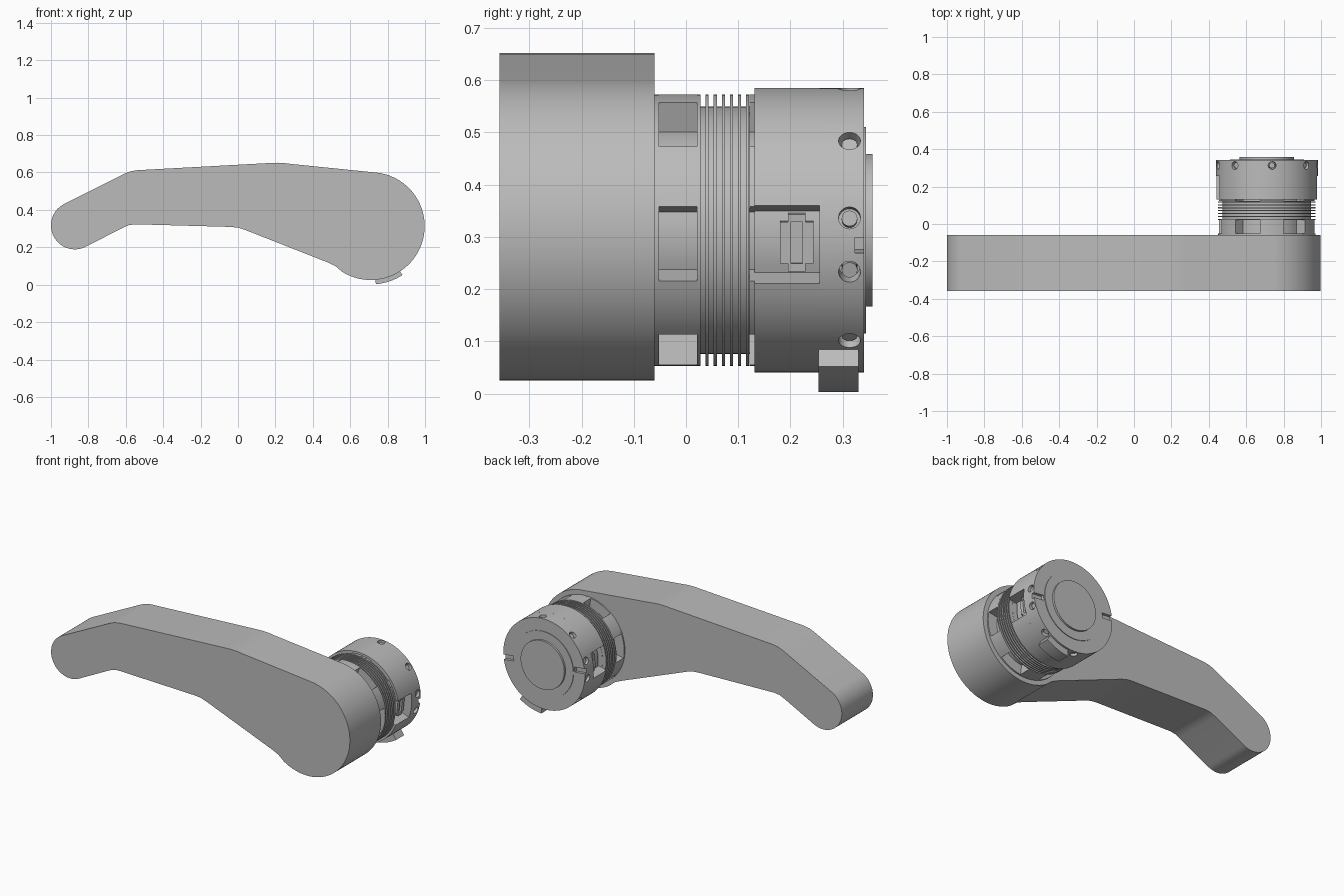
import bpy, bmesh, math
from mathutils import Matrix, Vector

if "Cube" in bpy.data.objects:
    bpy.data.objects.remove(bpy.data.objects["Cube"])

HUB = (0.71, 0.3125)   # hub axis in x, z
TILT = -6              # angle of the clamp split

grey = bpy.data.materials.new("metal grey")
grey.use_nodes = True
grey.diffuse_color = (0.5, 0.5, 0.5, 1)
grey.node_tree.nodes["Principled BSDF"].inputs["Base Color"].default_value = (0.5, 0.5, 0.5, 1)


def arc(r, a0, a1, centre=HUB, step=4):
    n = max(2, math.ceil(abs(a1 - a0) / step))
    angles = [math.radians(a0 + (a1 - a0) * i / n) for i in range(n + 1)]
    return [(centre[0] + r * math.cos(a), centre[1] + r * math.sin(a)) for a in angles]


def circle(r):
    return arc(r, 0, 360)[:-1]


def notched(r, inner, centres, half):
    """Circle outline with radial-walled notches."""
    pts = []
    for c, nxt in zip(centres, centres[1:] + [centres[0] + 360]):
        pts += arc(inner, c - half, c + half) + arc(r, c + half, nxt - half)
    return pts


def finish(obj):
    if not obj.data.materials:
        obj.data.materials.append(grey)
    bpy.ops.object.select_all(action='DESELECT')
    obj.select_set(True)
    bpy.context.view_layer.objects.active = obj
    bpy.ops.object.shade_smooth_by_angle(angle=math.radians(30))


def make(name, bm):
    bmesh.ops.recalc_face_normals(bm, faces=bm.faces)
    mesh = bpy.data.meshes.new(name)
    bm.to_mesh(mesh)
    bm.free()
    obj = bpy.data.objects.new(name, mesh)
    bpy.context.collection.objects.link(obj)
    finish(obj)
    return obj


def prism(name, pts, y0, y1):
    """Extrude an x-z outline along y."""
    bm = bmesh.new()
    face = bm.faces.new([bm.verts.new((x, y0, z)) for x, z in pts])
    new = bmesh.ops.extrude_face_region(bm, geom=[face])["geom"]
    bmesh.ops.translate(bm, vec=(0, y1 - y0, 0),
                        verts=[v for v in new if isinstance(v, bmesh.types.BMVert)])
    return make(name, bm)


def radial(angle, r, y):
    """Frame on the hub whose z axis points outward and y along the hub axis."""
    a = math.radians(angle)
    out, along = Vector((math.cos(a), 0, math.sin(a))), Vector((0, 1, 0))
    m = Matrix((along.cross(out), along, out)).transposed().to_4x4()
    m.translation = Vector((HUB[0], y, HUB[1])) + out * r
    return m


def peg(bm, angle, r, y, radius, depth):
    bmesh.ops.create_cone(bm, cap_ends=True, segments=24, radius1=radius, radius2=radius,
                          depth=depth, matrix=radial(angle, r, y))


def block(bm, angle, r, y, size):
    bmesh.ops.create_cube(bm, size=1,
                          matrix=radial(angle, r, y) @ Matrix.Diagonal((*size, 1)))


def cut(obj, cutter):
    mod = obj.modifiers.new("cut", 'BOOLEAN')
    mod.object, mod.solver = cutter, 'EXACT'
    bpy.context.view_layer.objects.active = obj
    bpy.ops.object.modifier_apply(modifier=mod.name)
    bpy.data.objects.remove(cutter)
    finish(obj)


# Lever arm
outline = arc(0.288, -122, 82, (0.71, 0.313))
outline += [(0.28, 0.646), (0.25, 0.65), (0.21, 0.652), (0.16, 0.65),
            (-0.54, 0.612), (-0.575, 0.606), (-0.605, 0.594)]
outline += arc(0.128, 118, 298, (-0.872, 0.317))
outline += [(-0.615, 0.305), (-0.585, 0.318), (-0.55, 0.323),
            (-0.04, 0.309), (0, 0.305), (0.035, 0.294), (0.48, 0.119), (0.52, 0.1)]
prism("lever_arm", outline, -0.357, -0.06)

# Mounting hub with six pockets between two flanges
pockets = [TILT + 60 * i for i in range(6)]
prism("inner_flange", circle(0.26), -0.06, -0.052)
prism("pocketed_hub", notched(0.26, 0.2, pockets, 16), -0.052, 0.021)
prism("outer_flange", circle(0.26), 0.021, 0.028)

# Bellows: a core with thin fins
prism("bellows_core", circle(0.237), 0.028, 0.122)
for i in range(6):
    y = 0.0375 + i * 0.0155
    prism(f"bellows_fin_{i + 1}", circle(0.26), y, y + 0.006)
prism("clamp_neck", notched(0.26, 0.2, pockets, 16), 0.122, 0.131)

# Clamp hub: windowed band, then a solid band with screw holes and split slots
sides = [TILT, TILT + 180]
prism("clamp_window_band", notched(0.2725, 0.215, sides, 16), 0.131, 0.256)
clamp = prism("clamp_ring", circle(0.2725), 0.256, 0.341)

holes = [TILT + 45 * i for i in range(8) if i % 4]
holes += [s + d for s in sides for d in (-11, 11)]
bm = bmesh.new()
for a in holes:
    peg(bm, a, 0.27, 0.313, 0.021, 0.08)
cut(clamp, make("hole_cutter", bm))

bm = bmesh.new()
for a in sides:
    block(bm, a, 0.25, 0.336, (0.03, 0.025, 0.09))
cut(clamp, make("slot_cutter", bm))

# Screws sunk in the holes
bm = bmesh.new()
for a in holes:
    peg(bm, a, 0.24, 0.313, 0.015, 0.04)
make("set_screws", bm)

# Raised clamp pads in the side windows
for a, side in zip(sides, ("left", "right")):
    bm = bmesh.new()
    block(bm, a, 0.215, 0.212, (0.11, 0.064, 0.03))
    upright = [e for e in bm.edges
               if abs((e.verts[0].co - e.verts[1].co).length - 0.03) < 0.001]
    bmesh.ops.bevel(bm, geom=upright, offset=0.015, segments=4, affect='EDGES')
    pad = make(f"clamp_pad_{side}", bm)
    bm = bmesh.new()
    block(bm, a, 0.228, 0.212, (0.08, 0.022, 0.02))
    cut(pad, make("pad_cutter", bm))

# Locking tab under the clamp
prism("locking_tab", arc(0.311, -85, -57) + arc(0.268, -57, -85), 0.254, 0.33)

# Stepped end cap
prism("end_step", circle(0.198), 0.341, 0.345)
prism("end_cap", circle(0.146), 0.345, 0.357)
